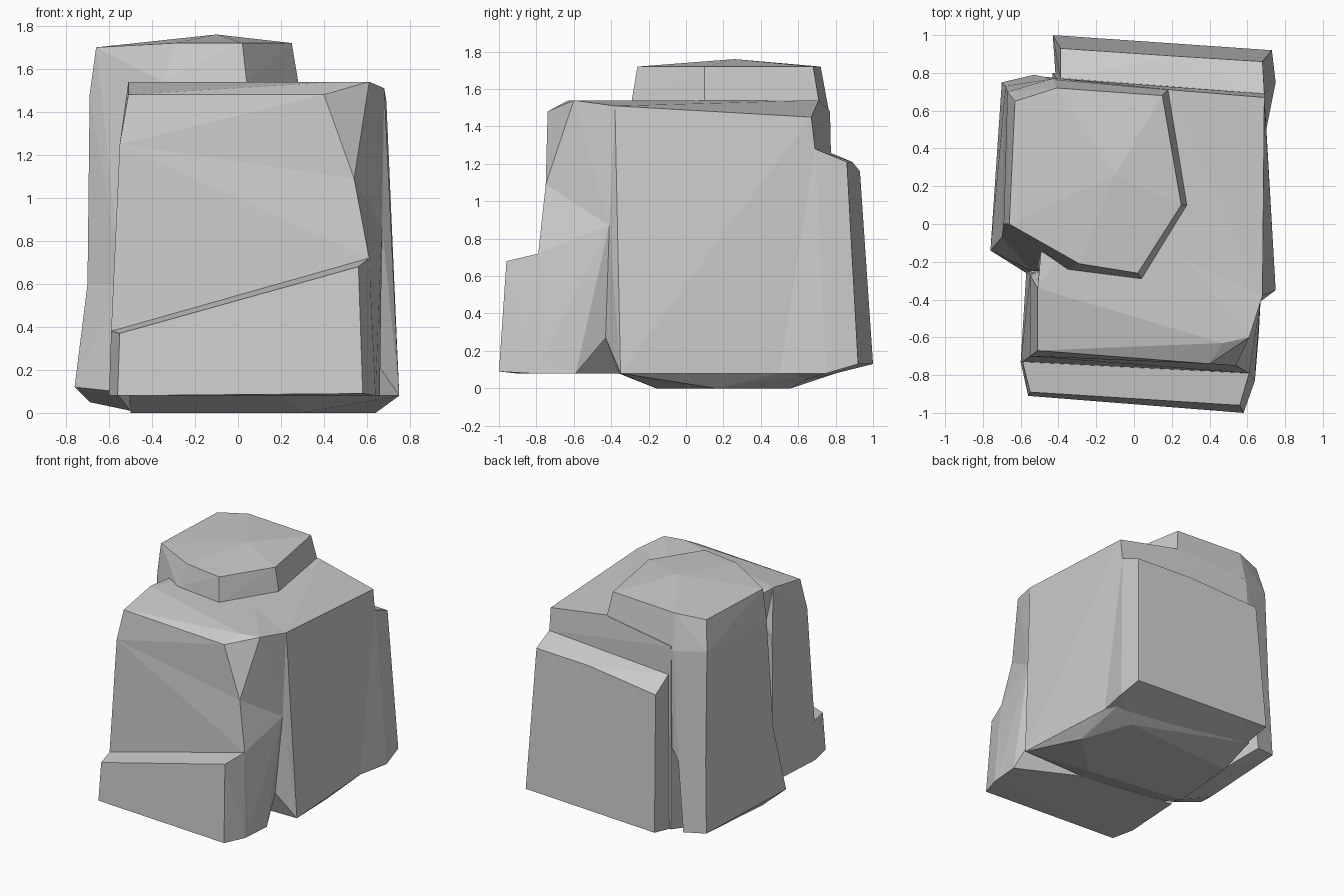
import bpy
import bmesh
from math import radians

# Remove the default cube
default_cube = bpy.data.objects.get("Cube")
if default_cube:
    bpy.data.objects.remove(default_cube, do_unlink=True)

# Single stone colour
stone = bpy.data.materials.new("stone_grey")
stone.use_nodes = True
stone_colour = (.6, .6, .6, 1)
stone.diffuse_color = stone_colour
shader = stone.node_tree.nodes["Principled BSDF"]
shader.inputs["Base Color"].default_value = stone_colour
shader.inputs["Roughness"].default_value = .9


def chiselled_chunk(name, corners):
    """Make one flat-faced convex chunk of rock from its corner points."""
    bm = bmesh.new()
    for corner in corners:
        bm.verts.new(corner)
    bmesh.ops.convex_hull(bm, input=list(bm.verts))
    loose = [vert for vert in bm.verts if not vert.link_faces]
    bmesh.ops.delete(bm, geom=loose, context='VERTS')
    bmesh.ops.dissolve_limit(bm, angle_limit=radians(2),
                             verts=list(bm.verts), edges=list(bm.edges))
    bmesh.ops.recalc_face_normals(bm, faces=list(bm.faces))
    mesh = bpy.data.meshes.new(name)
    bm.to_mesh(mesh)
    bm.free()
    mesh.materials.append(stone)
    chunk = bpy.data.objects.new(name, mesh)
    bpy.context.scene.collection.objects.link(chunk)
    return chunk


# Corners shared by neighbouring chunks
notch_tip = (.67, -.41, .87)
notch_crease = (.62, -.43, .27)
notch_foot = (.66, -.59, .08)
notch_inner = (.2, -.36, .08)
shoulder = (.68, -.38, 1.51)
side_bend = (.69, .08, 1.05)
left_ridge = (-.51, -.34, 1.54)
crease_left = (-.55, -.7, 1.25)
crease_right = (.54, -.75, 1.09)
crease_inner = (-.55, -.27, 1.2)
step_left = (-.59, -.73, .38)
step_right = (.61, -.79, .72)
front_foot = (-.6, -.73, .08)
front_inner = (-.57, -.25, .08)
back_ledge = (.69, .69, 1.28)
side_foot = (.7, .5, .08)
column_crease = [(-.7, -.07, .6), (-.68, .73, .65),
                 (-.48, .78, .62), (-.54, -.25, .6)]

# Core of the rock, tapering to a small base
chiselled_chunk("rock_core", [
    notch_tip, notch_crease, notch_inner, shoulder, side_bend,
    left_ridge, back_ledge, side_foot,
    (.75, -.35, .08), (-.5, -.25, .08),
    # top and back rim
    (.28, -.2, 1.54), (.69, .67, 1.45), (.2, .71, 1.54),
    (-.41, .77, 1.48), (-.43, .8, .08), (.68, .7, .08),
    # base
    (-.5, -.05, 0), (.3, -.16, 0), (.64, .16, 0),
    (.5, .56, 0), (-.45, .5, 0),
])

# Upper front mass with a chipped corner
chiselled_chunk("upper_front", [
    crease_left, crease_right, crease_inner,
    notch_tip, shoulder, side_bend, left_ridge,
    (-.51, -.67, 1.48), (.4, -.74, 1.48),
    (.47, -.63, 1.54), (.61, -.6, 1.54),
    (.28, -.2, 1.54), (-.37, -.2, 1.54),
])

# Lower front mass, undercut by the side notch
chiselled_chunk("lower_front", [
    crease_left, crease_right, crease_inner, step_left, step_right,
    notch_tip, notch_crease, notch_foot, notch_inner,
    front_foot, front_inner, (.64, -.8, .1),
])

# Low slab with a slanting top along the front
chiselled_chunk("front_slab", [
    step_left, step_right, notch_foot, notch_inner,
    front_foot, front_inner,
    (-.56, -.91, .08), (.58, -1, .09), (.64, -.83, .08),
    (-.55, -.89, .37), (.56, -.96, .68),
])

# Tall slab against the back
chiselled_chunk("back_slab", [
    back_ledge, side_foot, (.75, .75, .08),
    (-.43, 1, .13), (.73, .92, .13), (-.39, .93, 1.16),
    (.2, .89, 1.21), (.68, .86, 1.21), (-.39, .77, 1.26),
    (-.42, .85, .1), (.5, .56, .02), (-.4, .56, .02),
])

# Flared foot of the side column
chiselled_chunk("column_foot", column_crease + [
    (-.76, -.14, .12), (-.57, -.26, .1), (-.7, .75, .1),
    (-.53, .79, .08), (-.69, .05, .05), (-.5, -.05, .01),
    (-.45, .5, .01),
])

# Upper side column rising into the raised cap
chiselled_chunk("column_and_cap", column_crease + [
    # outer flank
    (-.69, 0, 1.48), (-.67, .7, 1.48), (-.43, .77, 1.45),
    # cap foot
    (.28, .1, 1.54), (.18, .71, 1.54), (.04, -.29, 1.54), (-.35, -.24, 1.54),
    # cap rim and peak
    (.25, .1, 1.72), (.15, .68, 1.72), (-.41, .72, 1.72), (-.63, .65, 1.7),
    (-.66, 0, 1.7), (-.29, -.21, 1.72), (.02, -.26, 1.72), (-.1, .26, 1.76),
])
